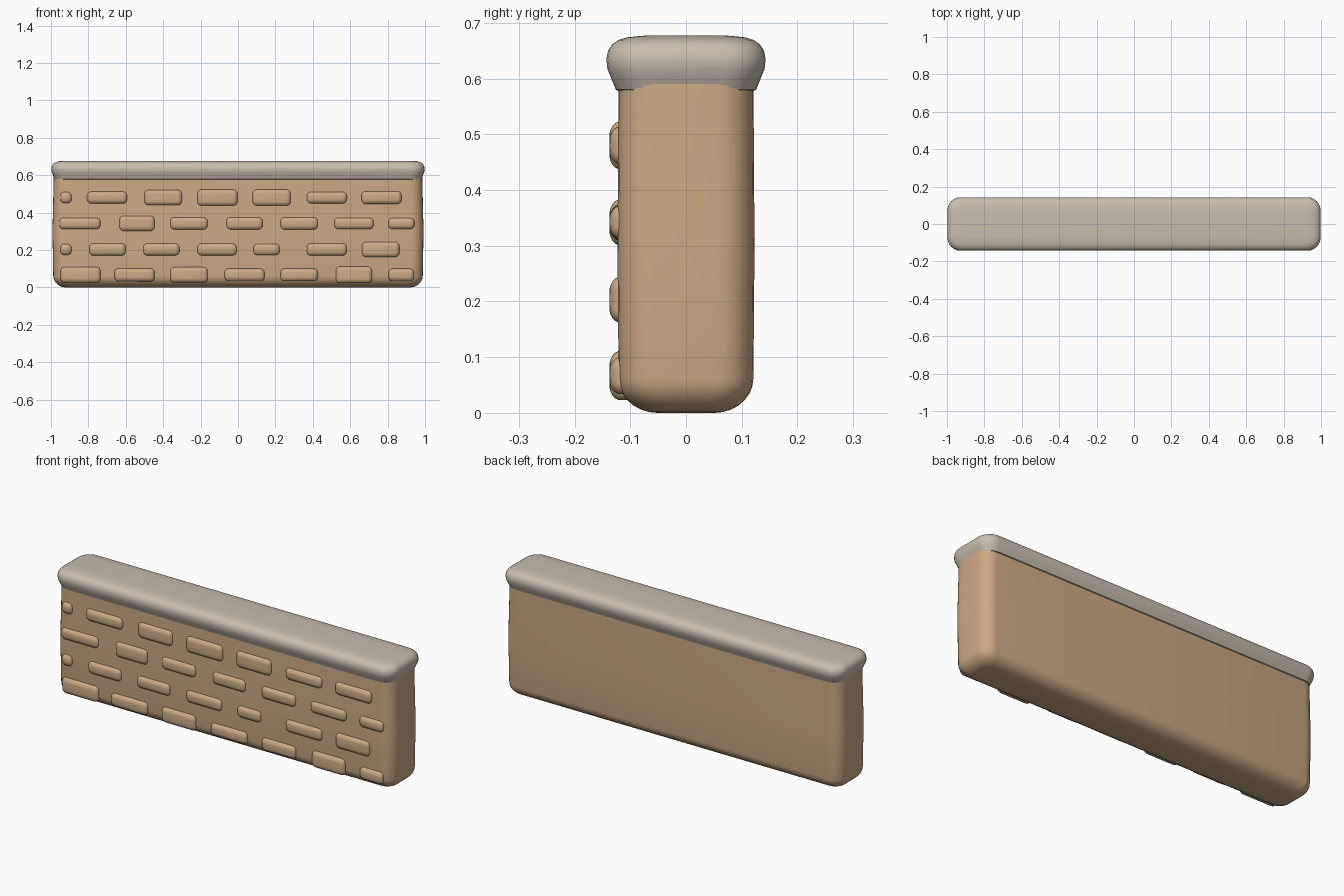
import bpy, bmesh
from math import sin, cos, pi
from mathutils import Matrix

if "Cube" in bpy.data.objects:
    bpy.data.objects.remove(bpy.data.objects["Cube"], do_unlink=True)


def material(name, rgb):
    m = bpy.data.materials.new(name)
    m.use_nodes = True
    m.diffuse_color = (*rgb, 1)
    bsdf = m.node_tree.nodes["Principled BSDF"]
    bsdf.inputs["Base Color"].default_value = (*rgb, 1)
    bsdf.inputs["Roughness"].default_value = 0.8
    return m


tan = material("tan_stone", (0.60, 0.40, 0.235))
grey = material("warm_grey_stone", (0.58, 0.51, 0.43))


def rounded_ring(hx, hy, r, steps=6):
    """Points of a rounded rectangle, counter-clockwise."""
    r = min(r, hx, hy)
    corners = [(1, 1), (-1, 1), (-1, -1), (1, -1)]
    for k, (sx, sy) in enumerate(corners):
        for i in range(steps + 1):
            a = (k + i / steps) * pi / 2
            yield sx * (hx - r) + r * cos(a), sy * (hy - r) + r * sin(a)


def loft(name, rings, mat, matrix=Matrix()):
    """Skin rounded rectangles given as (height, half x, half y, radius)."""
    bm = bmesh.new()
    loops = [[bm.verts.new((x, y, z)) for x, y in rounded_ring(hx, hy, r)]
             for z, hx, hy, r in rings]
    for low, high in zip(loops, loops[1:]):
        n = len(low)
        for i in range(n):
            j = (i + 1) % n
            bm.faces.new((low[i], low[j], high[j], high[i]))
    bm.faces.new(loops[0][::-1])
    bm.faces.new(loops[-1])
    bm.transform(matrix)
    bmesh.ops.recalc_face_normals(bm, faces=bm.faces)
    mesh = bpy.data.meshes.new(name)
    bm.to_mesh(mesh)
    bm.free()
    mesh.materials.append(mat)
    ob = bpy.data.objects.new(name, mesh)
    bpy.context.collection.objects.link(ob)
    bpy.ops.object.select_all(action='DESELECT')
    ob.select_set(True)
    bpy.context.view_layer.objects.active = ob
    bpy.ops.object.shade_smooth_by_angle(angle=0.7)
    return ob


# Wall body: rounded bottom edge, straight sides
body = []
for i in range(8):
    a = i / 7 * pi / 2
    inset = 0.07 * (1 - sin(a))
    body.append((0.062 * (1 - cos(a)), 0.988 - inset, 0.121 - inset, 0.065 - inset / 2))
body += [(0.3, 0.992, 0.123, 0.065), (0.6, 0.985, 0.121, 0.065)]
loft("wall_body", body, tan)

# Coping: flared lip below, softly rounded top
profile = [(0.577, 0.120), (0.58, 0.126), (0.60, 0.134), (0.617, 0.141), (0.635, 0.143),
           (0.65, 0.140), (0.661, 0.133), (0.669, 0.122), (0.674, 0.106), (0.677, 0.075)]
loft("coping", [(z, 0.855 + hy, hy, hy * 0.5) for z, hy in profile], grey)

# Raised bricks: row height, then (centre x, half width, half height)
rows = {
    0.48: [(-.92, .03, .03), (-.70, .107, .032), (-.40, .10, .041), (-.11, .107, .043),
           (.18, .102, .043), (.475, .107, .031), (.767, .107, .034)],
    0.342: [(-.845, .11, .031), (-.54, .094, .041), (-.262, .10, .033), (.035, .097, .033),
            (.327, .10, .033), (.62, .105, .031), (.873, .07, .03)],
    0.203: [(-.92, .03, .03), (-.698, .097, .033), (-.41, .097, .032), (-.112, .105, .032),
            (.153, .07, .031), (.475, .107, .033), (.763, .10, .041)],
    0.067: [(-.842, .107, .042), (-.553, .107, .035), (-.262, .10, .041), (.035, .107, .033),
            (.327, .10, .034), (.62, .097, .044), (.873, .068, .033)],
}
depths = [(0.09, 0), (0.121, 0), (0.127, .003), (0.132, .008), (0.136, .016), (0.137, .021)]
for row, (z, bricks) in enumerate(rows.items(), 1):
    for col, (x, hw, hh) in enumerate(bricks, 1):
        rings = [(d, hw - i, hh - i, 0.022 - i / 2) for d, i in depths]
        place = Matrix.Translation((x, 0, z)) @ Matrix.Rotation(pi / 2, 4, 'X')
        loft(f"brick_{row}_{col}", rings, tan, place)
